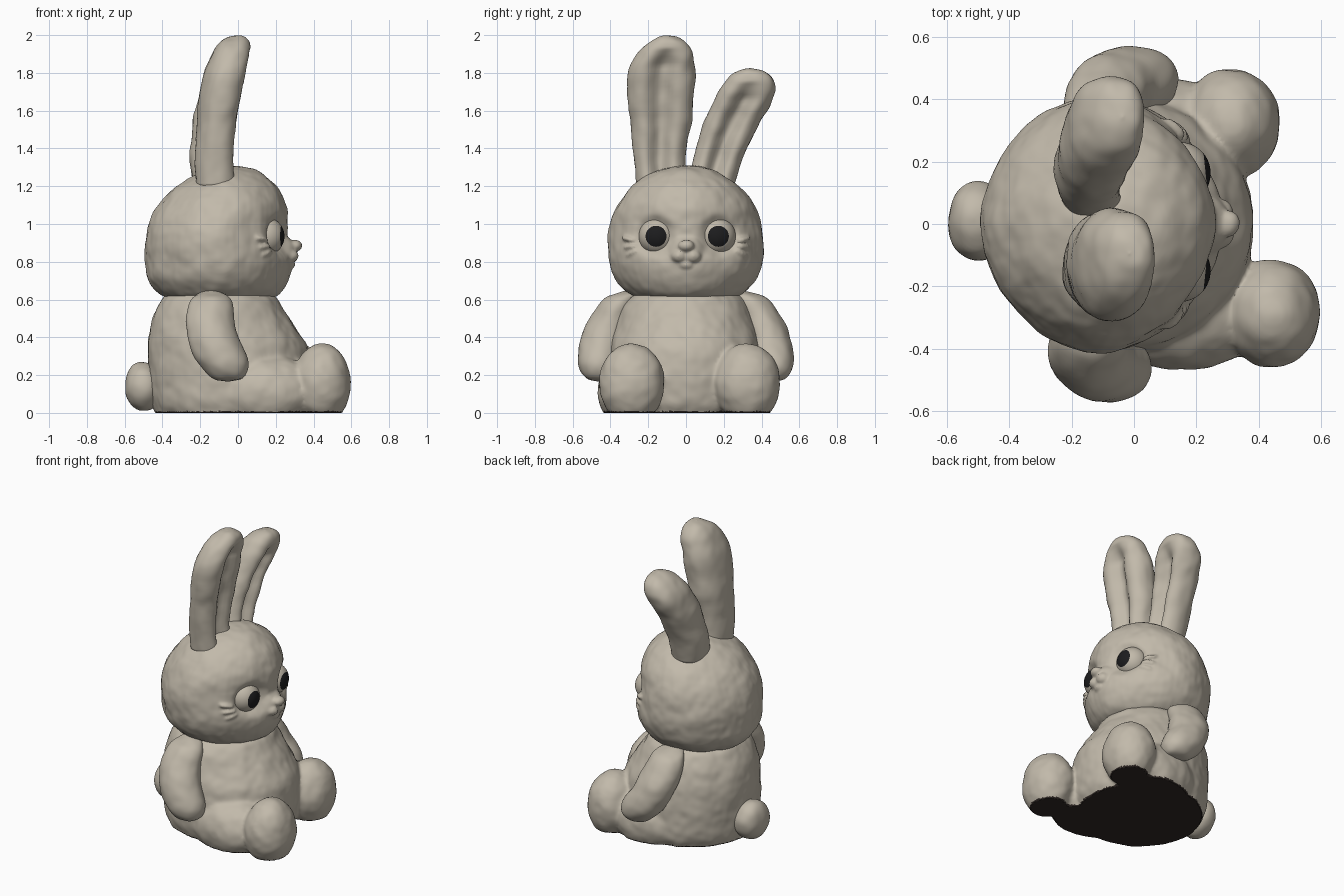
import bpy, bmesh, math
from mathutils import Vector, Matrix, noise

if "Cube" in bpy.data.objects:
    bpy.data.objects.remove(bpy.data.objects["Cube"])


def material(name, rgb):
    m = bpy.data.materials.new(name)
    m.diffuse_color = (*rgb, 1)
    m.use_nodes = True
    m.node_tree.nodes["Principled BSDF"].inputs["Base Color"].default_value = m.diffuse_color
    return m


CLAY = material("warm_grey_clay", (0.54, 0.49, 0.405))
BASE = material("dark_base", (0.03, 0.022, 0.019))
BLACK = material("pupil_black", (0.012, 0.012, 0.013))


def finish(name, bm, lump=0.008):
    """Add hand-modelled lumps, flatten onto the ground, paint by rule."""
    bm.normal_update()
    moves = [(v, v.normal * lump * (noise.noise(v.co * 8) + 0.4 * noise.noise(v.co * 19))) for v in bm.verts]
    for v, d in moves:
        v.co += d
        v.co.z = max(v.co.z, 0.012 if name == "tail" else 0.0)
    bm.normal_update()
    for f in bm.faces:
        z = f.calc_center_median().z
        f.smooth = z > 0.003
        f.material_index = 1 if z < 0.009 else 0
    me = bpy.data.meshes.new(name)
    bm.to_mesh(me)
    bm.free()
    for m in (CLAY, BASE, BLACK):
        me.materials.append(m)
    ob = bpy.data.objects.new(name, me)
    bpy.context.collection.objects.link(ob)
    return ob


def fuse(name, shapes, voxel, smooth, shape_rule=None):
    """Melt overlapping closed shapes into one soft skin."""
    me = bpy.data.meshes.new(name)
    both = bmesh.new()
    for s in shapes:
        s.to_mesh(me)
        s.free()
        both.from_mesh(me)
    both.to_mesh(me)
    both.free()
    ob = bpy.data.objects.new(name + "_raw", me)
    bpy.context.collection.objects.link(ob)
    r = ob.modifiers.new("melt", 'REMESH')
    r.mode, r.voxel_size = 'VOXEL', voxel
    s = ob.modifiers.new("soften", 'SMOOTH')
    s.factor, s.iterations = 0.5, smooth
    ev = ob.evaluated_get(bpy.context.evaluated_depsgraph_get())
    bm = bmesh.new()
    bm.from_mesh(ev.to_mesh())
    ev.to_mesh_clear()
    bpy.data.objects.remove(ob)
    if shape_rule:
        for v in bm.verts:
            shape_rule(v)
    return finish(name, bm)


def loft(rings, groove=0.0, power=2.0, segs=56, steps=6):
    """Smooth tube through rings of (z, centre x, centre y, radius x, radius y)."""
    bm = bmesh.new()
    pts, n = [], len(rings)
    for i in range(n - 1):
        a, b, c, d = (rings[max(0, min(n - 1, i + k))] for k in (-1, 0, 1, 2))
        for s in range(steps):
            t = s / steps
            pts.append([0.5 * (2 * q + (r - p) * t + (2 * p - 5 * q + 4 * r - w) * t * t
                        + (3 * q - p - 3 * r + w) * t ** 3) for p, q, r, w in zip(a, b, c, d)])
    pts.append(rings[-1])
    top = max(r[0] for r in rings)
    loops = []
    for z, cx, cy, rx, ry in pts:
        rx, ry = max(rx, 0.002), max(ry, 0.002)
        fade = min(1, max(0, (top - 0.07 - z) / 0.09))
        loop = []
        for k in range(segs):
            a = math.tau * k / segs
            c, s = math.cos(a), math.sin(a)
            fit = (abs(c) ** power + abs(s) ** power) ** (-1 / power)
            x, y = rx * c * fit, ry * s * fit
            if x > 0:
                x -= groove * fade * math.exp(-(y / ry / 0.36) ** 2)
            loop.append(bm.verts.new((cx + x, cy + y, z)))
        loops.append(loop)
    for l0, l1 in zip(loops, loops[1:]):
        for k in range(segs):
            j = (k + 1) % segs
            bm.faces.new((l0[k], l0[j], l1[j], l1[k]))
    bm.faces.new(loops[0])
    bm.faces.new(loops[-1])
    bmesh.ops.recalc_face_normals(bm, faces=bm.faces)
    return bm


def blob(centre, radii, rot=None, segs=48):
    """Ellipsoid."""
    bm = bmesh.new()
    bmesh.ops.create_uvsphere(bm, u_segments=segs, v_segments=segs // 2, radius=1)
    mat = Matrix.Translation(centre) @ (rot or Matrix()) @ Matrix.Diagonal((*radii, 1))
    bmesh.ops.transform(bm, matrix=mat, verts=bm.verts)
    return bm


# Seated body melted with both legs and feet; the -y leg is stretched further out
seat = [loft([(-0.05, -0.05, 0, 0.36, 0.36), (0.0, -0.05, 0, 0.385, 0.38),
              (0.06, -0.045, 0, 0.412, 0.405),
              (0.2, -0.045, 0, 0.428, 0.415), (0.35, -0.055, 0, 0.423, 0.403),
              (0.45, -0.08, 0, 0.388, 0.373), (0.55, -0.097, 0, 0.338, 0.338),
              (0.63, -0.1, 0, 0.275, 0.275), (0.67, -0.1, 0, 0.1, 0.1)])]
for side, leg_x, foot_x, foot_y in ((-1, 0.15, 0.445, 0.288), (1, 0.07, 0.314, 0.325)):
    seat.append(blob((leg_x, side * 0.275, 0.11), (0.28, 0.195, 0.2)))
    seat.append(blob((foot_x, side * foot_y, 0.155), (0.154, 0.176, 0.212)))
fuse("body_and_legs", seat, 0.012, 8)

# Head with muzzle, nose, mouth and cheek tufts, and hollows for the eyes
face = [loft([(0.585, -0.1, 0, 0.18, 0.18), (0.62, -0.1, 0, 0.305, 0.29),
              (0.70, -0.105, 0, 0.37, 0.37), (0.80, -0.103, 0, 0.388, 0.405),
              (0.90, -0.112, 0, 0.379, 0.413), (1.0, -0.105, 0, 0.367, 0.40),
              (1.1, -0.083, 0, 0.337, 0.365), (1.2, -0.06, 0, 0.265, 0.285),
              (1.27, -0.04, 0, 0.165, 0.175), (1.3, -0.035, 0, 0.085, 0.09),
              (1.31, -0.03, 0, 0.02, 0.02)], power=1.86),
        blob((0.225, 0, 0.85), (0.078, 0.11, 0.1)),
        blob((0.295, 0, 0.885), (0.042, 0.042, 0.03)),
        blob((0.262, 0, 0.785), (0.036, 0.045, 0.024))]
for side in (-1, 1):
    face.append(blob((0.266, side * 0.038, 0.832), (0.05, 0.044, 0.037)))
    for k, z in enumerate((0.845, 0.88, 0.92)):
        y = 0.285 + 0.01 * k
        x = -0.125 + 0.375 * math.sqrt(1 - (y / 0.415) ** 2)
        tilt = Matrix.Rotation(side * math.radians(45), 4, 'Z') @ Matrix.Rotation(
            side * math.radians(-20 + 15 * k), 4, 'X')
        face.append(blob((x, side * y, z), (0.02, 0.05, 0.014), tilt, 24))

EYE_Y = {-1: 0.15, 1: 0.163}


def eye_hollow(v):
    x, y, z = v.co
    if x > 0:
        r2 = (abs(y) - EYE_Y[-1 if y < 0 else 1] - 0.014) ** 2 + (z - 0.935) ** 2
        v.co.x -= 0.048 * math.exp(-(r2 / 0.0085) ** 2)


fuse("head", face, 0.009, 3, eye_hollow)

# Eyeballs: faces round the forward pole are the pupil
for tag, side in (("right", -1), ("left", 1)):
    turn = Matrix.Rotation(side * math.radians(6), 4, 'Z') @ Matrix.Rotation(math.pi / 2, 4, 'Y')
    centre = Vector((0.148, side * EYE_Y[side], 0.935))
    eye = finish(tag + "_eye", blob(centre, (0.1, 0.1, 0.098), turn, 64), 0)
    look = turn.to_3x3() @ Vector((0, 0, 1))
    for p in eye.data.polygons:
        if (p.center - centre).dot(look) / 0.098 > 0.82:
            p.material_index = 2

# Ears, grooved on the face side
finish("tall_ear", loft(
    [(1.2, -0.115, -0.13, 0.11, 0.13), (1.35, -0.115, -0.14, 0.11, 0.138),
     (1.5, -0.108, -0.135, 0.112, 0.156), (1.65, -0.088, -0.133, 0.118, 0.173),
     (1.8, -0.06, -0.128, 0.118, 0.178), (1.9, -0.033, -0.11, 0.102, 0.148),
     (1.96, -0.018, -0.1, 0.08, 0.10), (1.99, -0.015, -0.095, 0.045, 0.05),
     (2.0, -0.015, -0.095, 0, 0)], groove=0.07, power=2.3))
finish("tilted_ear", loft(
    [(1.2, -0.125, 0.13, 0.11, 0.125), (1.35, -0.14, 0.172, 0.114, 0.13),
     (1.5, -0.125, 0.228, 0.116, 0.145), (1.6, -0.108, 0.275, 0.12, 0.153),
     (1.7, -0.082, 0.32, 0.117, 0.15), (1.77, -0.058, 0.34, 0.093, 0.118),
     (1.81, -0.042, 0.343, 0.053, 0.065), (1.823, -0.037, 0.343, 0, 0)], groove=0.07, power=2.3))

# Arms: the one on +y swings further forward toward the paw
ARM = [(0.655, -0.14, 0.28, 0, 0), (0.64, -0.14, 0.295, 0.055, 0.05),
       (0.60, -0.143, 0.345, 0.105, 0.09), (0.5, -0.148, 0.40, 0.125, 0.11),
       (0.4, -0.13, 0.437, 0.135, 0.113), (0.3, -0.092, 0.455, 0.143, 0.115),
       (0.23, -0.065, 0.46, 0.12, 0.103), (0.18, -0.05, 0.46, 0.07, 0.06),
       (0.165, -0.05, 0.46, 0, 0)]
for name, side, shift, swing in (("right_arm", -1, 0, 0), ("left_arm", 1, 0.03, 0.15)):
    finish(name, loft([(z, x + shift + swing * (0.62 - z), side * y, rx, ry) for z, x, y, rx, ry in ARM]))

# Tail
finish("tail", blob((-0.5, 0.01, 0.14), (0.1, 0.128, 0.128)))
